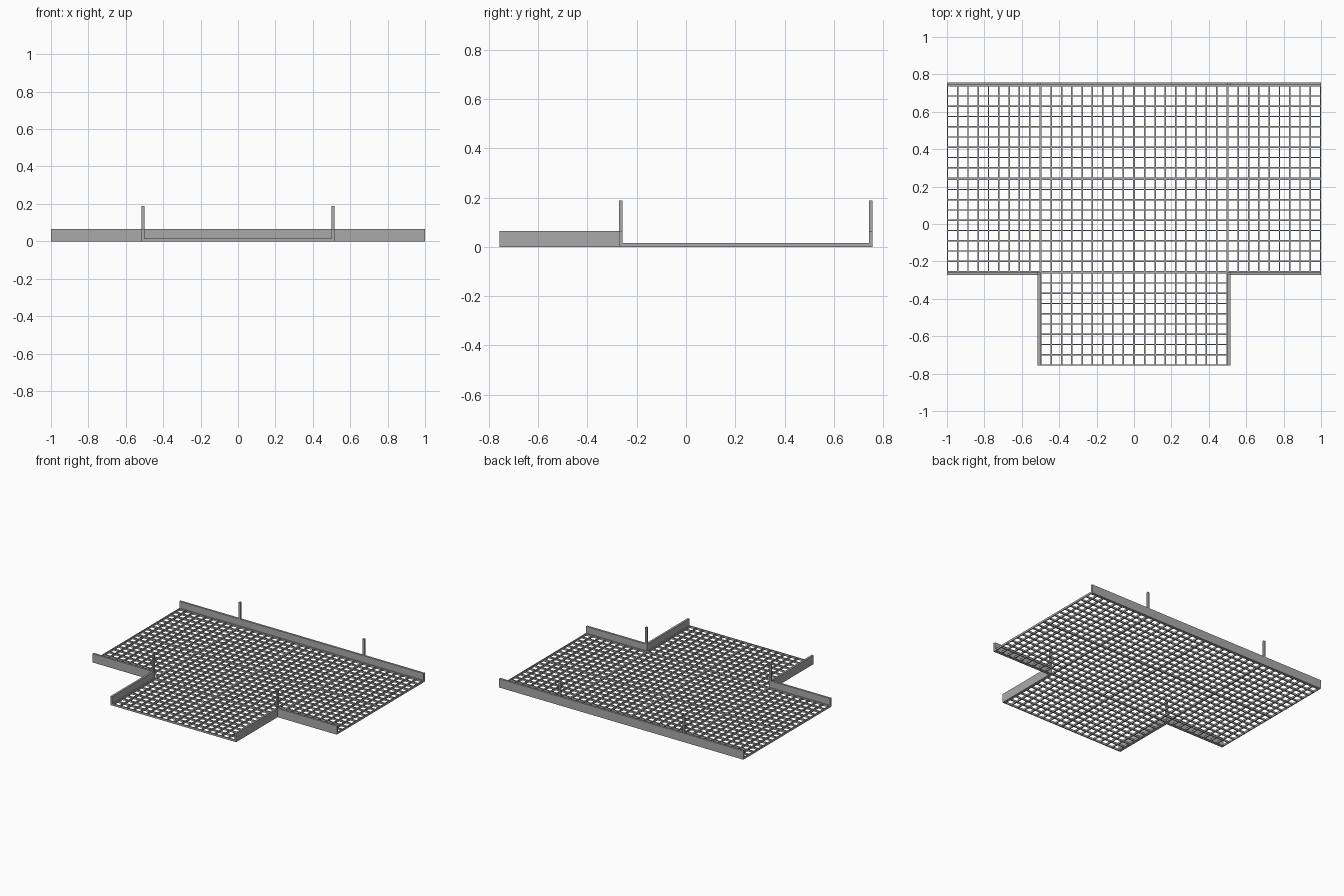
import bpy, bmesh
from mathutils import Matrix, Vector

if "Cube" in bpy.data.objects:
    bpy.data.objects.remove(bpy.data.objects["Cube"])

steel = bpy.data.materials.new("grey steel")
steel.diffuse_color = (0.40, 0.40, 0.40, 1)
steel.use_nodes = True
steel.node_tree.nodes["Principled BSDF"].inputs["Base Color"].default_value = steel.diffuse_color

P = 0.5        # panel size
T = 0.015      # plate thickness / deck height
BACK = 0.7425  # back edge of the deck
WING = BACK - 2 * P
FRONT = BACK - 3 * P
BOARD_H = 0.065
POST_H = 0.188


def add_box(bm, lo, hi):
    lo, hi = Vector(lo), Vector(hi)
    bmesh.ops.create_cube(bm, size=1, matrix=Matrix.Translation((lo + hi) / 2)
                          @ Matrix.Diagonal((*(hi - lo), 1)))


def finish(bm, name):
    me = bpy.data.meshes.new(name)
    bm.to_mesh(me)
    bm.free()
    me.materials.append(steel)
    ob = bpy.data.objects.new(name, me)
    bpy.context.collection.objects.link(ob)
    return ob


def box(name, lo, hi):
    bm = bmesh.new()
    add_box(bm, lo, hi)
    return finish(bm, name)


# One square grating panel: frame plus crossing bars, origin at its low corner
bm = bmesh.new()
F, B, N = 0.0065, 0.007, 9
for a in (0, P - F):
    add_box(bm, (a, 0, 0), (a + F, P, T))
    add_box(bm, (F, a, 0), (P - F, a + F, T))
for i in range(1, N):
    c = F / 2 + (P - F) * i / N
    add_box(bm, (c - B / 2, F, 0.0005), (c + B / 2, P - F, T - 0.0005))
    add_box(bm, (F, c - B / 2, 0.001), (P - F, c + B / 2, T - 0.001))
panel = finish(bm, "grating_panel")

# T-shaped deck: two rows of four panels and a stem of two
spots = [(i * P, BACK - r * P) for r in (1, 2) for i in range(-2, 2)]
spots += [(-P, FRONT), (0, FRONT)]
for k, (x, y) in enumerate(spots):
    ob = panel if k == 0 else panel.copy()
    if k:
        ob.name = "grating_panel_%d" % k
        bpy.context.collection.objects.link(ob)
    ob.location = (x, y, 0)

# Back kick board
box("back_kick_board", (-1, BACK, 0), (1, BACK + T, BOARD_H))

# Mirrored wing boards, stem boards and posts
for side, s in (("left", -1), ("right", 1)):
    def side_box(name, x0, x1, y0, y1, z0, z1):
        xs = sorted((s * x0, s * x1))
        box(side + name, (xs[0], y0, z0), (xs[1], y1, z1))
    side_box("_wing_kick_board", P + T, 1, WING - T, WING, 0, BOARD_H)
    side_box("_stem_kick_board", P, P + T, FRONT, WING - T, 0, BOARD_H)
    side_box("_corner_post", P, P + T, WING - T, WING, 0, POST_H)
    side_box("_back_post", P, P + T, BACK, BACK + T, BOARD_H, POST_H)
